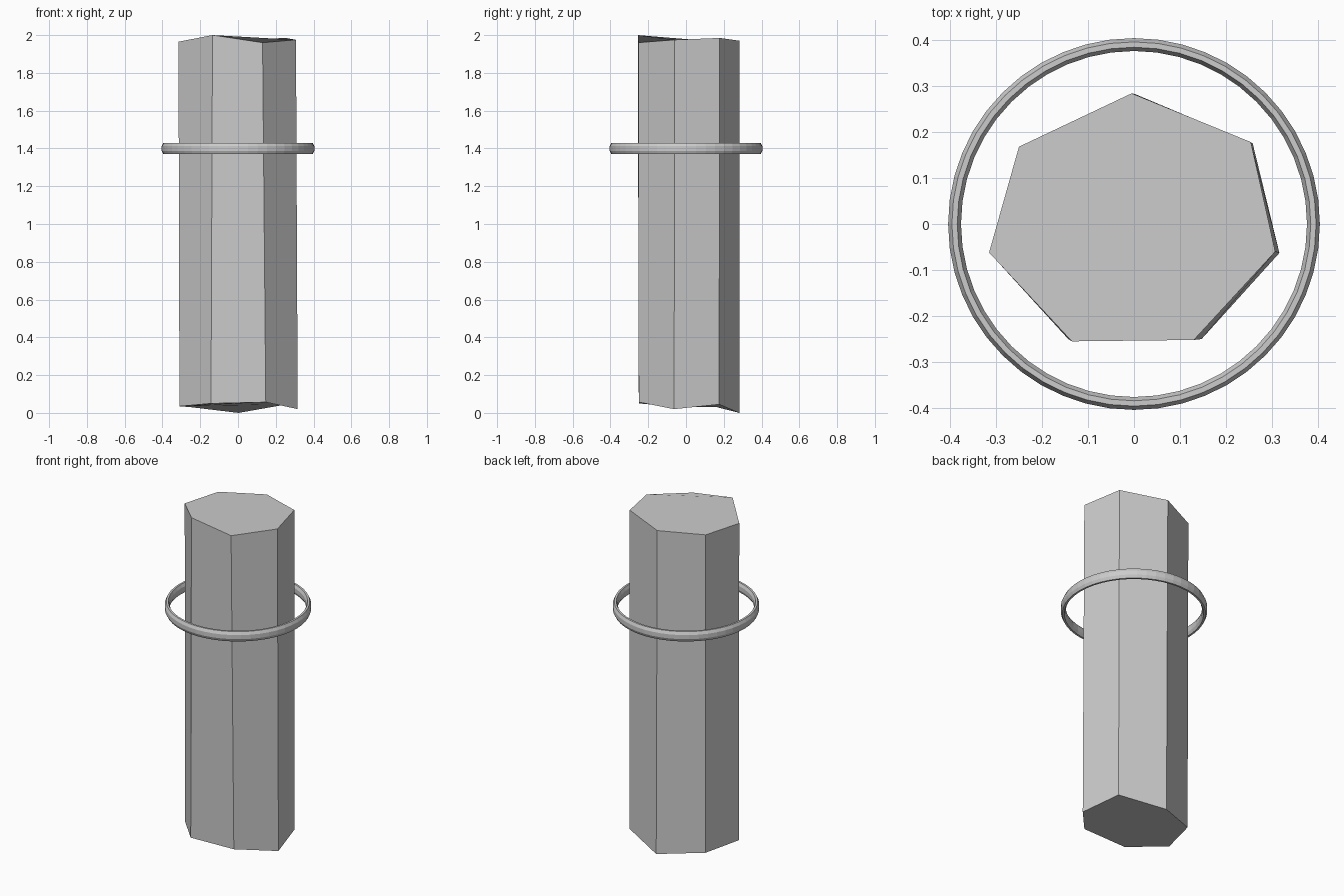
import bpy, bmesh
from math import cos, sin, pi

cube = bpy.data.objects.get("Cube")
if cube:
    bpy.data.objects.remove(cube)

# Plain grey stone
grey = bpy.data.materials.new("grey_stone")
grey.use_nodes = True
colour = (0.6, 0.6, 0.6, 1)
grey.diffuse_color = colour
grey.node_tree.nodes["Principled BSDF"].inputs["Base Color"].default_value = colour


def add_object(name, bm):
    bmesh.ops.recalc_face_normals(bm, faces=bm.faces)
    mesh = bpy.data.meshes.new(name)
    bm.to_mesh(mesh)
    bm.free()
    mesh.materials.append(grey)
    obj = bpy.data.objects.new(name, mesh)
    bpy.context.collection.objects.link(obj)
    return obj


def bridge(bm, a, b):
    for i in range(len(a)):
        j = (i + 1) % len(a)
        bm.faces.new((a[i], a[j], b[j], b[i]))


# Seven-sided pillar with roughly cut, uneven ends
top = [(-.005, .284, 1.97), (-.25, .168, 1.965), (-.315, -.062, 1.965),
       (-.135, -.255, 2.0), (.13, -.252, 1.96), (.307, -.06, 1.975),
       (.254, .178, 1.985)]
bottom = [(.003, .282, 0), (-.247, .165, .03), (-.31, -.067, .035),
          (-.143, -.25, .05), (.147, -.25, .057), (.316, -.063, .02),
          (.258, .175, .045)]
bm = bmesh.new()
low = [bm.verts.new(p) for p in bottom]
high = [bm.verts.new(p) for p in top]
bridge(bm, low, high)
bm.faces.new(high)
bm.faces.new(low)
add_object("pillar", bm)

# Floating band around the pillar: an octagonal section swept in a circle
SEGMENTS, SIDES = 48, 8
fit = 1 / cos(pi / SIDES)
bm = bmesh.new()
loops = []
for s in range(SEGMENTS):
    turn = 2 * pi * s / SEGMENTS
    loop = []
    for k in range(SIDES):
        a = 2 * pi * (k + .5) / SIDES
        r = .39 + .014 * fit * cos(a)
        loop.append(bm.verts.new((r * cos(turn), r * sin(turn), 1.4 + .03 * fit * sin(a))))
    loops.append(loop)
for s in range(SEGMENTS):
    bridge(bm, loops[s], loops[(s + 1) % SEGMENTS])
add_object("floating_ring", bm)
